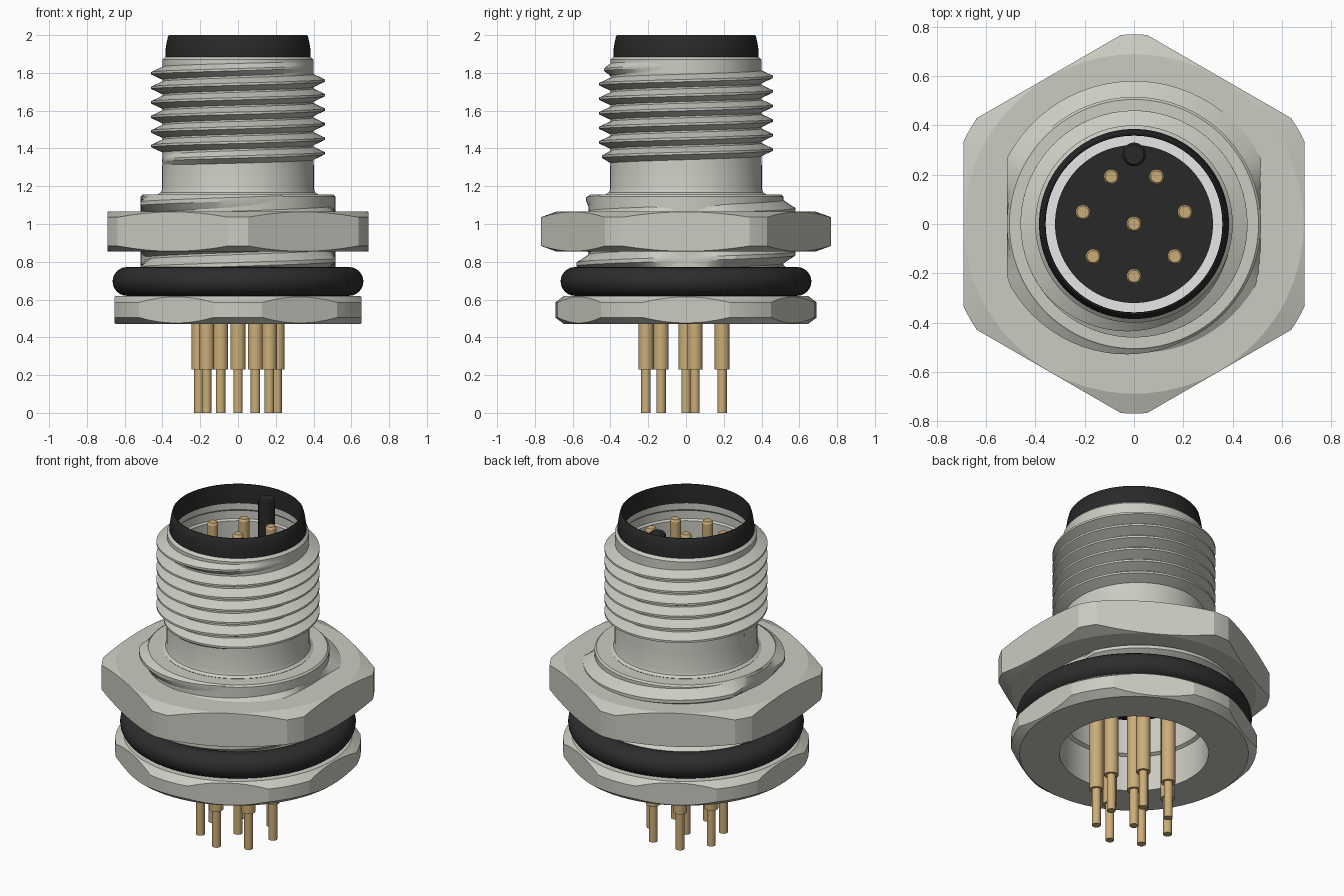
import bpy, bmesh, math
from math import pi, cos, sin, tau

cube = bpy.data.objects.get("Cube")
if cube:
    bpy.data.objects.remove(cube, do_unlink=True)


def material(name, rgb):
    m = bpy.data.materials.new(name)
    m.use_nodes = True
    m.diffuse_color = (*rgb, 1)
    m.node_tree.nodes["Principled BSDF"].inputs["Base Color"].default_value = (*rgb, 1)
    return m


METAL = material("nickel", (0.60, 0.60, 0.54))
BLACK = material("black_plastic", (0.022, 0.022, 0.022))
RUBBER = material("black_rubber", (0.026, 0.026, 0.026))
GOLD = material("gold", (0.60, 0.42, 0.19))
WHITE = material("white_seal", (1.0, 1.0, 1.0))


def finish(name, bm, mat, angle=30):
    bmesh.ops.recalc_face_normals(bm, faces=bm.faces)
    me = bpy.data.meshes.new(name)
    bm.to_mesh(me)
    bm.free()
    me.materials.append(mat)
    ob = bpy.data.objects.new(name, me)
    bpy.context.collection.objects.link(ob)
    bpy.ops.object.select_all(action='DESELECT')
    ob.select_set(True)
    bpy.context.view_layer.objects.active = ob
    bpy.ops.object.shade_smooth_by_angle(angle=math.radians(angle))
    return ob


def bridge(bm, rows, wrap_rows, wrap_cols):
    """Quads between neighbouring rows of vertices."""
    n, k = len(rows), len(rows[0])
    for i in range(n if wrap_rows else n - 1):
        a, b = rows[i], rows[(i + 1) % n]
        for j in range(k if wrap_cols else k - 1):
            j2 = (j + 1) % k
            bm.faces.new((a[j], a[j2], b[j2], b[j]))


def lathe(name, profile, mat, centre=(0, 0), seg=96, closed=True):
    """Revolve (r, z) points; closed profiles make rings, open ones get end caps."""
    bm = bmesh.new()
    rows = [[bm.verts.new((centre[0] + r * cos(tau * i / seg),
                           centre[1] + r * sin(tau * i / seg), z))
             for i in range(seg)] for r, z in profile]
    bridge(bm, rows, closed, True)
    if not closed:
        bm.faces.new(rows[0])
        bm.faces.new(rows[-1])
    return finish(name, bm, mat)


def thread(name, root, crest, z0, pitch, a0, turns, half, tip, flat=None, zlim=None):
    """Right-handed helical ridge that fades in and out, with optional side flats."""
    bm = bmesh.new()
    n = int(turns * 72)
    rows = []
    for i in range(n + 1):
        t = turns * i / n
        a, z = a0 + tau * t, z0 + pitch * t
        fade = max(0.02, min(1, t / 0.35, (turns - t) / 0.35))
        top = root + (crest - root) * fade
        row = []
        for r, dz in ((root - 0.004, -half), (top, -tip), (top, tip), (root - 0.004, half)):
            x, y, zz = r * cos(a), r * sin(a), z + dz
            if flat:
                x = max(-flat, min(flat, x))
            if zlim:
                zz = max(zlim[0], min(zlim[1], zz))
            row.append(bm.verts.new((x, y, zz)))
        rows.append(row)
    bridge(bm, rows, False, True)
    bm.faces.new(rows[0])
    bm.faces.new(rows[-1])
    return finish(name, bm, METAL, 25)


def hex_ring(name, apothem, corner, face_r, hole, z0, z1, slope):
    """Hexagon with turned-off corners and conical chamfers on both faces."""
    cut = math.acos(apothem / corner)
    angles = []
    for k in range(6):
        base = k * pi / 3
        angles += [base - cut + 2 * cut * i / 8 for i in range(9)]
        angles += [base + cut + (pi / 3 - 2 * cut) * i / 4 for i in range(1, 4)]
    bm = bmesh.new()
    rows = [[] for _ in range(6)]
    for a in angles:
        off = (a + pi / 6) % (pi / 3) - pi / 6
        r = min(apothem / cos(off), corner)
        drop = max(0, r - face_r) * slope
        points = ((hole, z0), (face_r, z0), (r, z0 + drop),
                  (r, z1 - drop), (face_r, z1), (hole, z1))
        for row, (q, z) in zip(rows, points):
            row.append(bm.verts.new((q * cos(a), q * sin(a), z)))
    bridge(bm, rows, True, True)
    return finish(name, bm, METAL, 12)


# Hollow metal shell: threaded neck above, wider body below
lathe("shell_neck", [
    (0.40, 1.10), (0.425, 1.157), (0.408, 1.168), (0.402, 1.185), (0.402, 1.305),
    (0.40, 1.32), (0.40, 1.87), (0.385, 1.885), (0.365, 1.885), (0.365, 1.84),
    (0.375, 1.83), (0.375, 1.78), (0.365, 1.77), (0.365, 1.10)], METAL)
lathe("shell_body", [
    (0.515, 0.60), (0.515, 1.145), (0.505, 1.155), (0.365, 1.155), (0.365, 0.95),
    (0.40, 0.95), (0.40, 0.70), (0.42, 0.69), (0.42, 0.60)], METAL)
thread("neck_thread", 0.40, 0.46, 1.336, 0.077, -pi, 6.45, 0.036, 0.006)
thread("body_thread", 0.513, 0.58, 0.68, 0.115, -1.1, 4.0, 0.056, 0.01,
       flat=0.515, zlim=(0.62, 1.155))

# Nut and base flange
hex_ring("hex_nut", 0.69, 0.768, 0.688, 0.50, 0.855, 1.065, 0.36)
hex_ring("base_flange", 0.653, 0.692, 0.645, 0.42, 0.47, 0.62, 0.75)

# Rubber seal between flange and nut
lathe("seal_ring", [(0.588 + 0.076 * cos(tau * i / 24), 0.696 + 0.076 * sin(tau * i / 24))
                    for i in range(24)], RUBBER)

# Black collar on the mouth
lathe("mouth_collar", [(0.385, 1.882), (0.385, 1.915), (0.378, 1.96), (0.37, 1.995),
                       (0.366, 2.0), (0.36, 2.0), (0.358, 1.98), (0.358, 1.882)], BLACK)

# Contact carrier, its sealing ring and coding key
lathe("contact_carrier", [(0.32, 0.87), (0.32, 1.28)], BLACK, closed=False)
lathe("carrier_seal", [(0.318, 0.96), (0.37, 0.96), (0.37, 1.27), (0.318, 1.27)], WHITE)
lathe("coding_key", [(0.048, 1.25), (0.048, 1.965), (0.04, 1.975)], BLACK,
      centre=(0, 0.282), seg=24, closed=False)

# Eight contacts: one in the centre, seven around it
spots = [(0, 0)] + [(0.212 * cos(-pi / 2 + tau * k / 7), 0.212 * sin(-pi / 2 + tau * k / 7))
                    for k in range(7)]
for k, spot in enumerate(spots):
    lathe(f"contact_pin_{k + 1}", [
        (0.025, 0.0), (0.025, 0.23), (0.04, 0.23), (0.04, 0.90),
        (0.031, 0.90), (0.031, 1.85), (0.024, 1.862)], GOLD,
        centre=spot, seg=24, closed=False)
